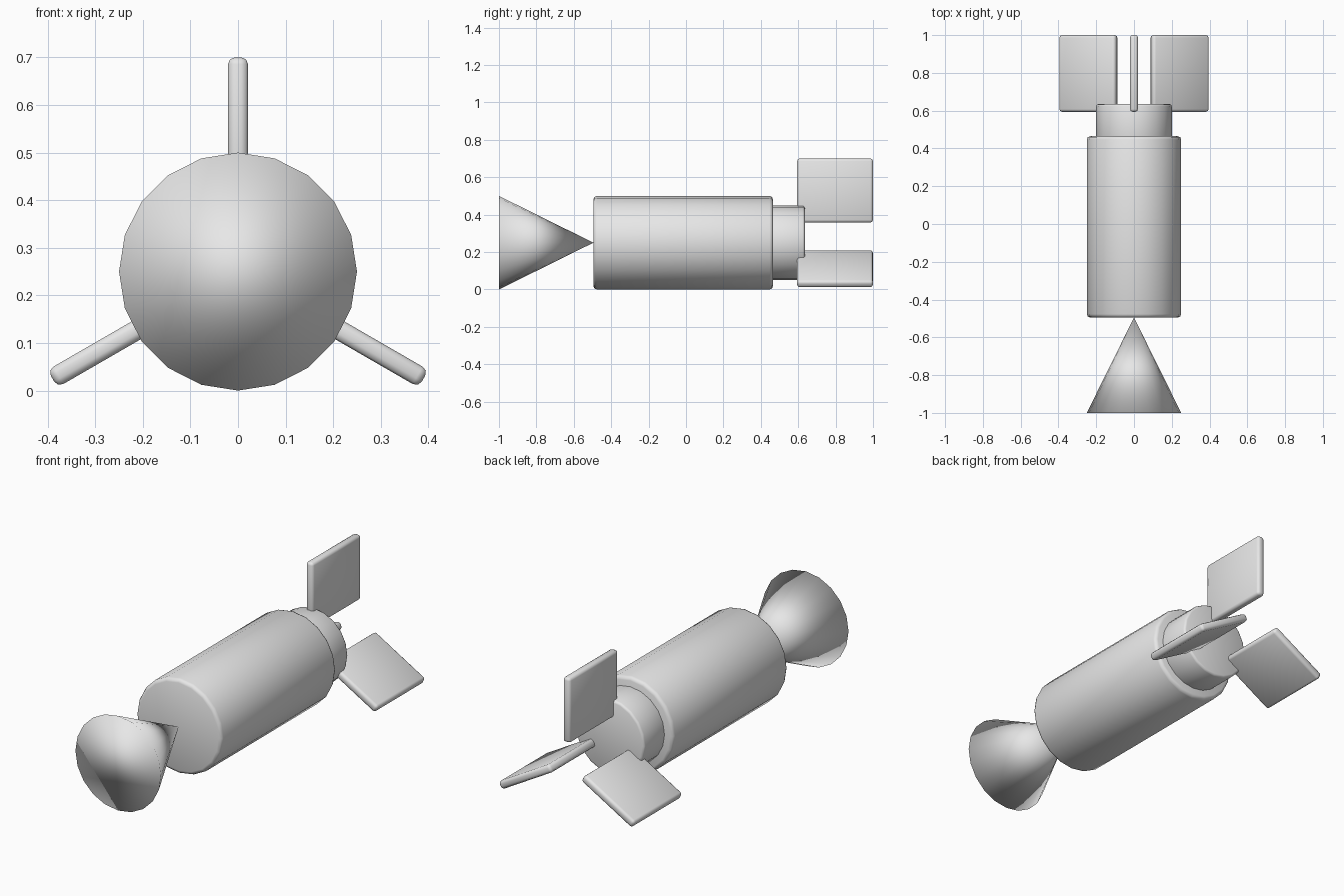
import bpy
import bmesh
from math import radians
from mathutils import Matrix

cube = bpy.data.objects.get("Cube")
if cube:
    bpy.data.objects.remove(cube, do_unlink=True)

AXIS = 0.25      # height of the long axis
SIDES = 20

grey = bpy.data.materials.new("light_grey")
grey.use_nodes = True
grey.diffuse_color = (0.8, 0.8, 0.8, 1)
grey.node_tree.nodes["Principled BSDF"].inputs["Base Color"].default_value = (0.8, 0.8, 0.8, 1)


def finish(name, bm, bevel=0.0):
    """Turn a bmesh into a smooth shaded object with rounded rims."""
    if bevel:
        sharp = [e for e in bm.edges if e.calc_face_angle() > radians(40)]
        bmesh.ops.bevel(bm, geom=sharp, offset=bevel, segments=2,
                        profile=0.5, affect='EDGES')
    for f in bm.faces:
        f.smooth = True
    mesh = bpy.data.meshes.new(name)
    bm.to_mesh(mesh)
    bm.free()
    mesh.materials.append(grey)
    obj = bpy.data.objects.new(name, mesh)
    bpy.context.collection.objects.link(obj)
    return obj


def round_part(r_front, r_back, y0, y1):
    """Cylinder or cone lying along y."""
    bm = bmesh.new()
    bmesh.ops.create_cone(bm, cap_ends=True, segments=SIDES, radius1=r_front,
                          radius2=r_back, depth=y1 - y0)
    place = Matrix.Translation((0, (y0 + y1) / 2, AXIS)) @ Matrix.Rotation(radians(-90), 4, 'X')
    bmesh.ops.transform(bm, matrix=place, verts=bm.verts)
    bmesh.ops.remove_doubles(bm, verts=bm.verts, dist=0.0001)
    return bm


# Main body and the narrower tail section
finish("body", round_part(0.25, 0.25, -0.495, 0.465), 0.018)
finish("tail_section", round_part(0.2, 0.2, 0.40, 0.635), 0.012)

# Front cone, wide end forward, with its faces turned inward
cone = round_part(0.25, 0.0, -1.0, -0.495)
bmesh.ops.reverse_faces(cone, faces=cone.faces)
finish("front_cone", cone)

# Three fins spread evenly around the axis
for name, angle in (("top_fin", 0), ("left_fin", 120), ("right_fin", -120)):
    bm = bmesh.new()
    bmesh.ops.create_cube(bm, size=1)
    plate = (Matrix.Translation((0, 0, AXIS)) @ Matrix.Rotation(radians(angle), 4, 'Y')
             @ Matrix.Translation((0, 0.797, 0.279)) @ Matrix.Diagonal((0.042, 0.406, 0.342, 1)))
    bmesh.ops.transform(bm, matrix=plate, verts=bm.verts)
    finish(name, bm, 0.014)
